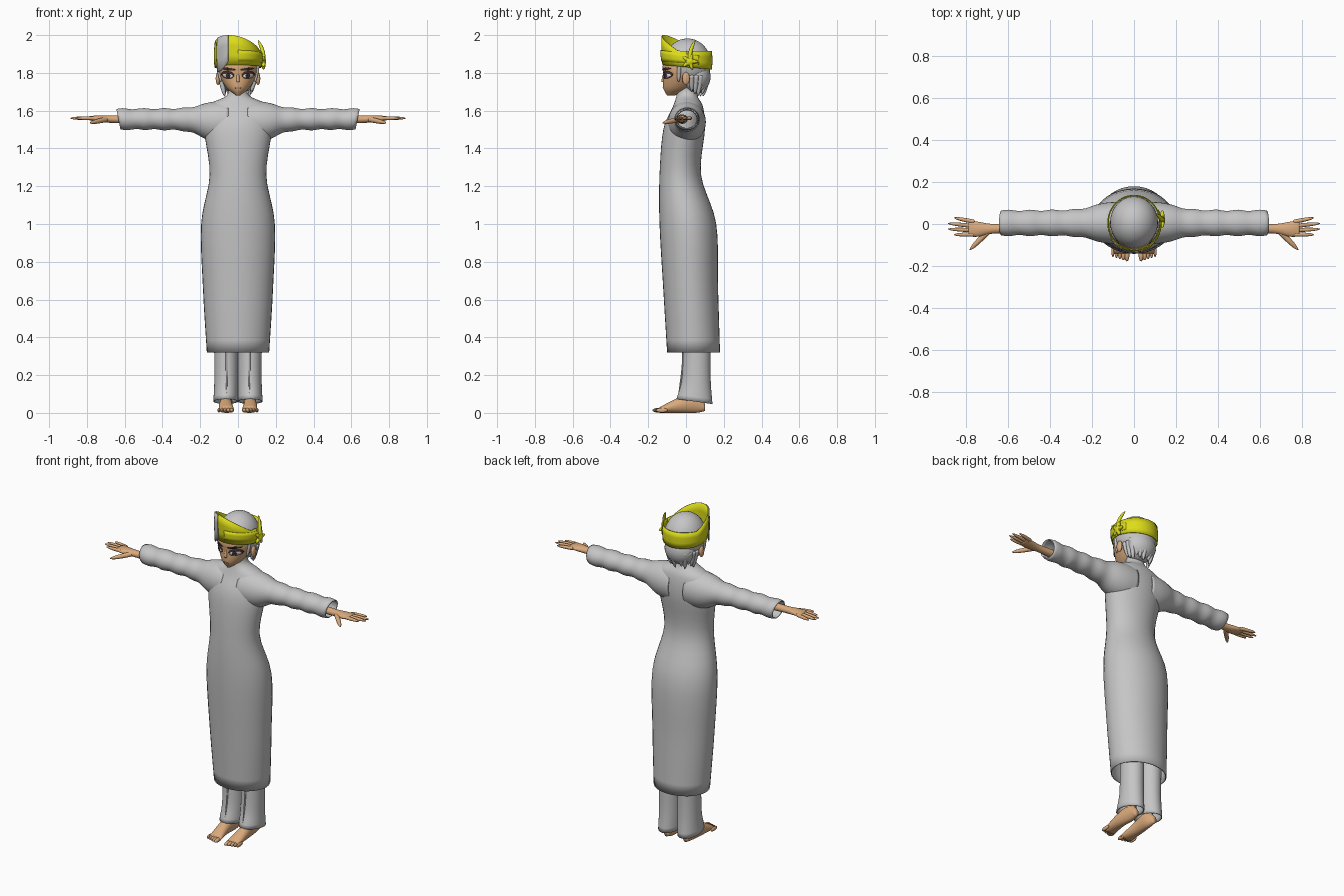
import bpy, bmesh
from math import sin, cos, pi, sqrt
from mathutils import Vector
from mathutils.bvhtree import BVHTree

if "Cube" in bpy.data.objects:
    bpy.data.objects.remove(bpy.data.objects["Cube"])


def material(name, *rgb):
    mat = bpy.data.materials.new(name)
    mat.use_nodes = True
    mat.diffuse_color = (*rgb, 1)
    mat.node_tree.nodes["Principled BSDF"].inputs["Base Color"].default_value = (*rgb, 1)
    return mat


CLOTH = material("grey cloth", 0.56, 0.56, 0.56)
SKIN = material("skin", 0.7, 0.4, 0.2)
YELLOW = material("yellow band", 0.72, 0.72, 0.01)
DARK = material("dark brown", 0.05, 0.03, 0.03)
WHITE = material("eye white", 0.75, 0.72, 0.72)
LIP = material("lip brown", 0.35, 0.15, 0.1)


def finish(name, bm, mat, mirror=False, subsurf=False, thick=0):
    """Turn a bmesh into a smooth object with its modifiers."""
    bmesh.ops.recalc_face_normals(bm, faces=bm.faces)
    mesh = bpy.data.meshes.new(name)
    bm.to_mesh(mesh)
    bm.free()
    mesh.materials.append(mat)
    for face in mesh.polygons:
        face.use_smooth = True
    obj = bpy.data.objects.new(name, mesh)
    bpy.context.collection.objects.link(obj)
    if mirror:
        obj.modifiers.new("Mirror", "MIRROR").use_mirror_merge = False
    if subsurf:
        obj.modifiers.new("Subdivision", "SUBSURF").levels = 1
    if thick:
        solidify = obj.modifiers.new("Solidify", "SOLIDIFY")
        solidify.thickness = thick
    return obj


def bridge(bm, rings, cap=False):
    """Join rings of points into a tube."""
    loops = [[bm.verts.new(point) for point in ring] for ring in rings]
    for lower, upper in zip(loops, loops[1:]):
        for i in range(len(lower)):
            bm.faces.new((lower[i - 1], lower[i], upper[i], upper[i - 1]))
    if cap:
        bm.faces.new(loops[0])
        bm.faces.new(loops[-1])


def spline(keys, steps=5):
    """Smooth curve through rows of numbers."""
    keys = [Vector(key) for key in keys]
    padded = [keys[0] * 2 - keys[1], *keys, keys[-1] * 2 - keys[-2]]
    rows = []
    for before, a, b, after in zip(padded, padded[1:], padded[2:], padded[3:]):
        for i in range(steps):
            t = i / steps
            u = 1 - t
            leave, arrive = (b - before) / 2, (after - a) / 2
            rows.append(a * u * u * (1 + 2 * t) + b * t * t * (1 + 2 * u)
                        + leave * t * u * u - arrive * t * t * u)
    return rows + [keys[-1]]


def loft(name, axis, sections, mat, cap=False, shape=lambda p: p, sides=36, **options):
    """Ellipses placed along an axis: (position, a min, a max, b min, b max)."""
    rings = []
    for t, a_min, a_max, b_min, b_max in sections:
        ring = []
        for i in range(sides):
            angle = 2 * pi * i / sides
            a = (a_min + a_max + (a_max - a_min) * cos(angle)) / 2
            b = (b_min + b_max + (b_max - b_min) * sin(angle)) / 2
            ring.append(shape(Vector({"x": (t, a, b), "y": (a, t, b), "z": (a, b, t)}[axis])))
        rings.append(ring)
    bm = bmesh.new()
    bridge(bm, rings, cap)
    return finish(name, bm, mat, **options)


def upright(rows):
    """Rows of height, half width, front and back, as smooth sections."""
    return [(z, -half, half, front, back) for z, half, front, back in spline(rows)]


def taper(start, end, radius, bend=(0, 0, 0)):
    """Path of (centre, radius) thinning to a rounded tip."""
    start, end, bend = Vector(start), Vector(end), Vector(bend)
    steps = 8
    return [(start.lerp(end, i / steps) + bend * sin(pi * i / steps),
             radius * sqrt(1.02 - (i / steps) ** 3)) for i in range(steps + 1)]


def tubes(name, paths, mat, sides=8, **options):
    bm = bmesh.new()
    for path in paths:
        turn = (path[-1][0] - path[0][0]).to_track_quat("Z", "Y")
        angles = [2 * pi * i / sides for i in range(sides)]
        bridge(bm, [[centre + turn @ Vector((cos(a), sin(a), 0)) * radius for a in angles]
                    for centre, radius in path], cap=True)
    return finish(name, bm, mat, subsurf=True, **options)


def balls(name, items, mat, **options):
    """Ellipsoids given as (centre, radii)."""
    bm = bmesh.new()
    for centre, radii in items:
        ball = bmesh.ops.create_uvsphere(bm, u_segments=32, v_segments=20, radius=1)
        for vert in ball["verts"]:
            vert.co = Vector(centre) + vert.co * Vector(radii)
    return finish(name, bm, mat, **options)


# Long gown with a high neck
loft("gown", "z", upright([
    (0.32, 0.165, -0.1, 0.18), (0.65, 0.185, -0.12, 0.17), (1, 0.195, -0.14, 0.16),
    (1.26, 0.15, -0.14, 0.08), (1.5, 0.18, -0.12, 0.1), (1.62, 0.17, -0.07, 0.09),
    (1.68, 0.06, -0.05, 0.06), (1.75, 0.05, -0.04, 0.06)]), CLOTH, thick=0.006)

# Sleeves, flared at the shoulder and slightly rumpled
sleeve = []
for i in range(36):
    x = 0.05 + i / 60
    flare = 1 / (1 + (x / 0.2) ** 6)
    ripple = 0.003 * sin(i) * (1 - flare)
    wide, tall, middle = 0.06 + 0.04 * flare + ripple, 0.055 + 0.055 * flare + ripple, 1.555 - 0.015 * flare
    sleeve.append((x, 0.005 - wide, 0.005 + wide, middle - tall, middle + tall))
loft("sleeves", "x", sleeve, CLOTH, mirror=True, thick=0.006,
     shape=lambda p: p + Vector(((p.z - 1.555) * 0.2 * (p.x > 0.5), 0, 0)))

# Trousers with a hem that dips at the heel, and pressed creases
loft("trousers", "z", spline([
    (0.06, 0, 0.13, -0.05, 0.14), (0.2, 0, 0.125, -0.02, 0.13),
    (0.5, 0, 0.13, -0.02, 0.13), (0.9, 0, 0.15, -0.08, 0.11)]), CLOTH, mirror=True, thick=0.005,
     shape=lambda p: p - Vector((0, 0, max(0, 0.2 - p.z) * (p.y - 0.05))))
tubes("trouser_creases", [taper((0.06, -0.015, 0.4), (0.06, -0.04, 0.1), 0.006, (0, 0.01, 0))],
      CLOTH, mirror=True)

# Feet, ankles and toes
loft("feet", "y", spline([
    (0.1, 0.05, 0.08, 0.01, 0.05), (0.05, 0.03, 0.09, 0, 0.1),
    (-0.04, 0.03, 0.1, 0, 0.08), (-0.14, 0.02, 0.1, 0, 0.03)]), SKIN, cap=True, mirror=True)
tubes("ankles", [taper((0.06, 0.05, 0.05), (0.06, 0.05, 0.4), 0.03)], SKIN, mirror=True)
balls("toes", [((0.034 + i / 60, -0.148 + i / 200, 0.014), (0.012 - i / 900, 0.03, 0.012))
               for i in range(5)], SKIN, mirror=True)

# Hands
loft("palms", "x", spline([
    (0.5, -0.05, 0.01, 1.53, 1.58), (0.66, -0.045, 0, 1.535, 1.575),
    (0.74, -0.06, 0.01, 1.54, 1.575), (0.79, -0.06, 0.02, 1.55, 1.57)]), SKIN, cap=True, mirror=True)
fingers = [taper((0.76, 0.01 - i / 50, 1.56), (0.905 - abs(i - 1.5) * 0.03, 0.03 - i * 0.027, 1.56), 0.011)
           for i in range(4)]
thumb = taper((0.69, -0.03, 1.555), (0.785, -0.125, 1.535), 0.015)
tubes("fingers", fingers + [thumb], SKIN, mirror=True)

# Face, ears and nose
head = loft("face", "z", upright([
    (1.68, 0.01, -0.1, -0.06), (1.72, 0.06, -0.12, 0.03), (1.79, 0.1, -0.12, 0.09),
    (1.85, 0.1, -0.12, 0.1), (1.92, 0.06, -0.06, 0.06)]), SKIN, cap=True)
balls("ears", [((0.106, 0, 1.77), (0.012, 0.02, 0.034))], SKIN, mirror=True)
tubes("nose", [taper((0, -0.122, 1.75), (0, -0.115, 1.8), 0.01)], SKIN)

# Hair: skull cap, nape, ragged locks and sideburns
balls("hair", [((0, 0.008, 1.85), (0.114, 0.124, 0.132)), ((0, 0.05, 1.78), (0.095, 0.08, 0.09))], CLOTH)
locks = []
for i in range(12):
    side, back = cos(pi * i / 11), sin(pi * i / 11)
    locks.append(taper((side * 0.095, 0.03 + back * 0.09, 1.79),
                       (side * 0.07, 0.03 + back * 0.06, 1.7 - i % 3 / 80), 0.015))
tubes("hair_locks", locks, CLOTH)
tubes("sideburns", [taper((0.104, -0.035, 1.84), (0.09, -0.04, 1.75), 0.012)], CLOTH, mirror=True)

# Painted eyes, brows and mouth, laid on the face surface
bpy.context.view_layer.update()
surface = BVHTree.FromObject(head, bpy.context.evaluated_depsgraph_get())


def decal(name, centre, size, slant, lift, mat, mirror=True):
    rings = []
    for reach in (0.02, 0.5, 1):
        ring = []
        for i in range(20):
            dx = size[0] * reach * cos(pi * i / 10)
            dz = size[1] * reach * sin(pi * i / 10) + slant * dx
            start = Vector((centre[0] + dx, -1, centre[1] + dz))
            hit = surface.ray_cast(start, Vector((0, 1, 0)))[0]
            ring.append(hit - Vector((0, lift, 0)))
        rings.append(ring)
    bm = bmesh.new()
    bridge(bm, rings)
    return finish(name, bm, mat, mirror=mirror, thick=0.001)


decal("eye_outlines", (0.054, 1.79), (0.034, 0.02), 0.1, 0.002, DARK)
decal("eye_whites", (0.054, 1.785), (0.027, 0.012), 0.1, 0.004, WHITE)
decal("irises", (0.052, 1.785), (0.011, 0.013), 0, 0.006, DARK)
decal("eyebrows", (0.05, 1.82), (0.036, 0.007), 0.1, 0.003, DARK)
decal("mouth", (0, 1.72), (0.018, 0.003), 0, 0.002, LIP, mirror=False)


# Headband: a wrapped strip rising to a peak at the front
def band_top(angle):
    return 1.917 + 0.083 * max(0, cos(angle + 0.62 * pi))


def strip(name, start, end, low, top, grow, mat, steps=48):
    bm = bmesh.new()
    columns = []
    for i in range(steps + 1):
        angle = start + (end - start) * i / steps
        column = []
        for k in range(4):
            t = k / 3
            radius = 0.125 * (1 + grow + 0.03 * t * max(0, -sin(angle)) + 0.02 * sin(pi * t))
            z = low(angle) * (1 - t) + top(angle) * t
            column.append(bm.verts.new((radius * cos(angle), 0.006 + radius * 1.05 * sin(angle), z)))
        columns.append(column)
    for a, b in zip(columns, columns[1:]):
        for k in range(3):
            bm.faces.new((a[k], b[k], b[k + 1], a[k + 1]))
    return finish(name, bm, mat, thick=0.005)


strip("headband", 0, 2 * pi, lambda a: 1.83 - 0.012 * sin(a), band_top, 0, YELLOW)
strip("headband_wrap", -0.5 * pi, 0.15 * pi, lambda a: 1.85 - 0.01 * sin(a),
      lambda a: 1.9 - 0.02 * sin(a), 0.035, YELLOW)
strip("headband_fold", -0.82 * pi, -0.63 * pi, lambda a: 1.805 + 0.16 * (a + 0.82 * pi) ** 2,
      band_top, 0.045, CLOTH)

# Knot at the side with petals and an upright tail
knot = Vector((0.135, 0.02, 1.86))
balls("headband_knot", [(knot, (0.014, 0.022, 0.022))], YELLOW)
petals = [taper(knot, knot + Vector((0, cos(i * 1.26), sin(i * 1.26))) * 0.045, 0.012) for i in range(5)]
tail = taper(knot, (0.105, 0.05, 1.975), 0.012, (0.01, -0.01, 0))
tubes("knot_petals", petals + [tail], YELLOW)
